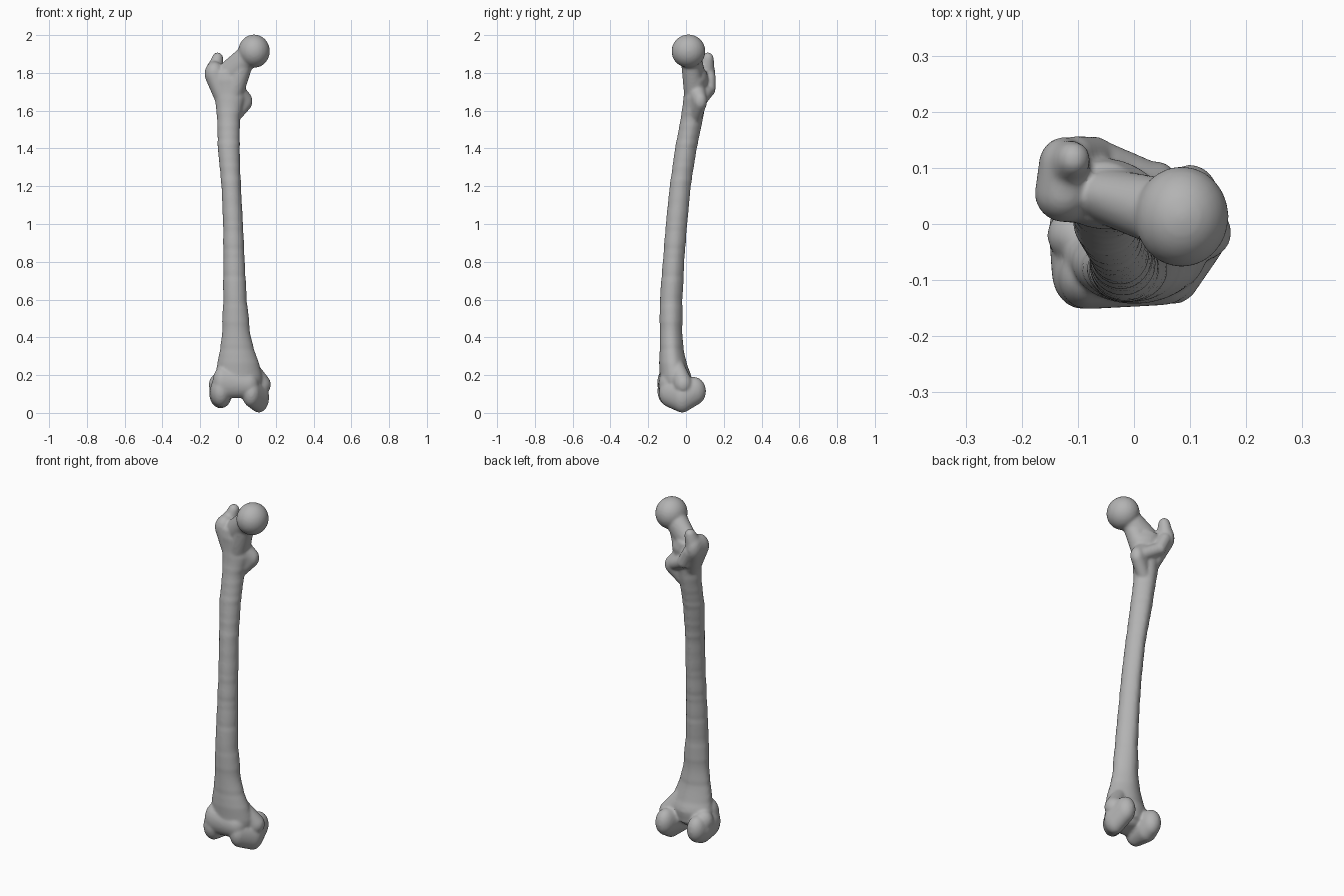
import bpy, bmesh, math, random
from mathutils import Vector

random.seed(4)
if "Cube" in bpy.data.objects:
    bpy.data.objects.remove(bpy.data.objects["Cube"])

bone = bpy.data.materials.new("bone_grey")
bone.use_nodes = True
colour = (0.45, 0.45, 0.45, 1)
bone.diffuse_color = colour
bone.node_tree.nodes["Principled BSDF"].inputs["Base Color"].default_value = colour

bm = bmesh.new()


def blob(*balls):
    """Convex hull around ellipsoids given as (centre, radii)."""
    part = bmesh.new()
    for centre, radii in balls:
        ball = bmesh.ops.create_uvsphere(part, u_segments=24, v_segments=14, radius=1)
        for v in ball["verts"]:
            v.co = Vector([c + r * p for c, r, p in zip(centre, radii, v.co)])
    hull = bmesh.ops.convex_hull(part, input=part.verts)
    loose = {g for g in hull["geom_interior"] + hull["geom_unused"]
             if isinstance(g, bmesh.types.BMVert)}
    bmesh.ops.delete(part, geom=list(loose), context="VERTS")
    temp = bpy.data.meshes.new("part")
    part.to_mesh(temp)
    part.free()
    bm.from_mesh(temp)
    bpy.data.meshes.remove(temp)


def r3(r):
    return (r, r, r)


# Bowed shaft: z, left edge, right edge, front, back
sections = [
    (0.12, -0.12, 0.12, -0.13, 0.02), (0.20, -0.125, 0.13, -0.14, 0.03),
    (0.25, -0.108, 0.112, -0.14, 0.005), (0.32, -0.096, 0.088, -0.138, -0.012),
    (0.42, -0.084, 0.064, -0.138, -0.02), (0.60, -0.077, 0.045, -0.137, -0.02),
    (0.80, -0.077, 0.035, -0.122, -0.01), (1.00, -0.077, 0.025, -0.105, 0.005),
    (1.20, -0.087, 0.015, -0.086, 0.025), (1.40, -0.106, 0.008, -0.057, 0.056),
    (1.56, -0.11, 0.01, -0.027, 0.09), (1.66, -0.12, 0.035, -0.012, 0.105),
    (1.76, -0.14, 0.045, -0.008, 0.115), (1.81, -0.13, 0.02, 0.0, 0.11),
]


def section_at(z):
    for a, b in zip(sections, sections[1:]):
        if z <= b[0]:
            t = (z - a[0]) / (b[0] - a[0])
            return [p + (q - p) * t for p, q in zip(a, b)]
    return sections[-1]


rings, sides, steps = [], 32, 70
for i in range(steps + 1):
    z0 = sections[0][0] + (sections[-1][0] - sections[0][0]) * i / steps
    z, x0, x1, y0, y1 = section_at(z0)
    ring = []
    swell = 1.02 + random.uniform(-0.025, 0.025)
    for k in range(sides):
        a = math.tau * k / sides
        c, s = math.cos(a), math.sin(a)
        # the back narrows to a ridge
        narrow = 1 - 0.22 * max(s, 0) ** 2
        ring.append(bm.verts.new(((x0 + x1) / 2 + (x1 - x0) / 2 * c * narrow * swell,
                                  (y0 + y1) / 2 + (y1 - y0) / 2 * s * swell, z)))
    rings.append(ring)
for low, high in zip(rings, rings[1:]):
    for k in range(sides):
        n = (k + 1) % sides
        bm.faces.new((low[k], low[n], high[n], high[k]))
bm.faces.new(rings[0][::-1])
bm.faces.new(rings[-1])

# Ball head and neck
blob(((0.085, 0.013, 1.915), (0.084, 0.09, 0.088)))
blob(((0.06, 0.018, 1.895), r3(0.062)), ((-0.05, 0.05, 1.79), (0.05, 0.05, 0.08)))
blob(((0.03, 0.025, 1.85), r3(0.05)), ((-0.03, 0.045, 1.68), r3(0.055)))

# Greater trochanter: outer bulge, hooked tip and back crest
blob(((-0.125, 0.055, 1.795), (0.052, 0.052, 0.065)),
     ((-0.125, 0.105, 1.80), (0.045, 0.05, 0.07)),
     ((-0.075, 0.05, 1.66), (0.045, 0.05, 0.05)))
blob(((-0.108, 0.115, 1.875), (0.03, 0.032, 0.034)),
     ((-0.125, 0.10, 1.80), (0.045, 0.052, 0.06)))
blob(((-0.105, 0.125, 1.78), r3(0.032)), ((-0.07, 0.12, 1.71), r3(0.036)))
blob(((-0.07, 0.12, 1.71), r3(0.034)), ((0.02, 0.08, 1.66), r3(0.035)))

# Lesser trochanter
blob(((0.04, 0.075, 1.65), (0.037, 0.037, 0.05)),
     ((-0.01, 0.055, 1.70), r3(0.05)), ((-0.02, 0.05, 1.57), r3(0.035)))

# Flared lower end with a grooved front
blob(((-0.085, -0.095, 0.16), (0.05, 0.057, 0.085)),
     ((0.05, -0.09, 0.15), (0.06, 0.055, 0.07)),
     ((-0.01, -0.03, 0.17), (0.09, 0.05, 0.08)))

# Outer condyle
blob(((-0.092, -0.085, 0.115), (0.055, 0.067, 0.083)),
     ((-0.092, -0.01, 0.10), (0.06, 0.06, 0.076)),
     ((-0.09, 0.025, 0.115), (0.053, 0.06, 0.075)))
blob(((-0.10, -0.02, 0.15), (0.055, 0.05, 0.06)))

# Inner condyle
blob(((0.07, -0.085, 0.105), (0.05, 0.058, 0.075)),
     ((0.11, -0.02, 0.083), (0.055, 0.06, 0.082)),
     ((0.10, 0.042, 0.115), (0.053, 0.064, 0.075)))
blob(((0.12, -0.015, 0.15), (0.054, 0.05, 0.056)),
     ((0.06, -0.05, 0.25), r3(0.04)))

mesh = bpy.data.meshes.new("thigh_bone")
bmesh.ops.recalc_face_normals(bm, faces=bm.faces)
bm.to_mesh(mesh)
bm.free()
mesh.materials.append(bone)
thigh_bone = bpy.data.objects.new("thigh_bone", mesh)
bpy.context.collection.objects.link(thigh_bone)

# Fuse the parts into one smooth surface
fuse = thigh_bone.modifiers.new("fuse", "REMESH")
fuse.mode = "VOXEL"
fuse.voxel_size = 0.007
fuse.use_smooth_shade = True
soften = thigh_bone.modifiers.new("soften", "SMOOTH")
soften.factor = 0.5
soften.iterations = 7
